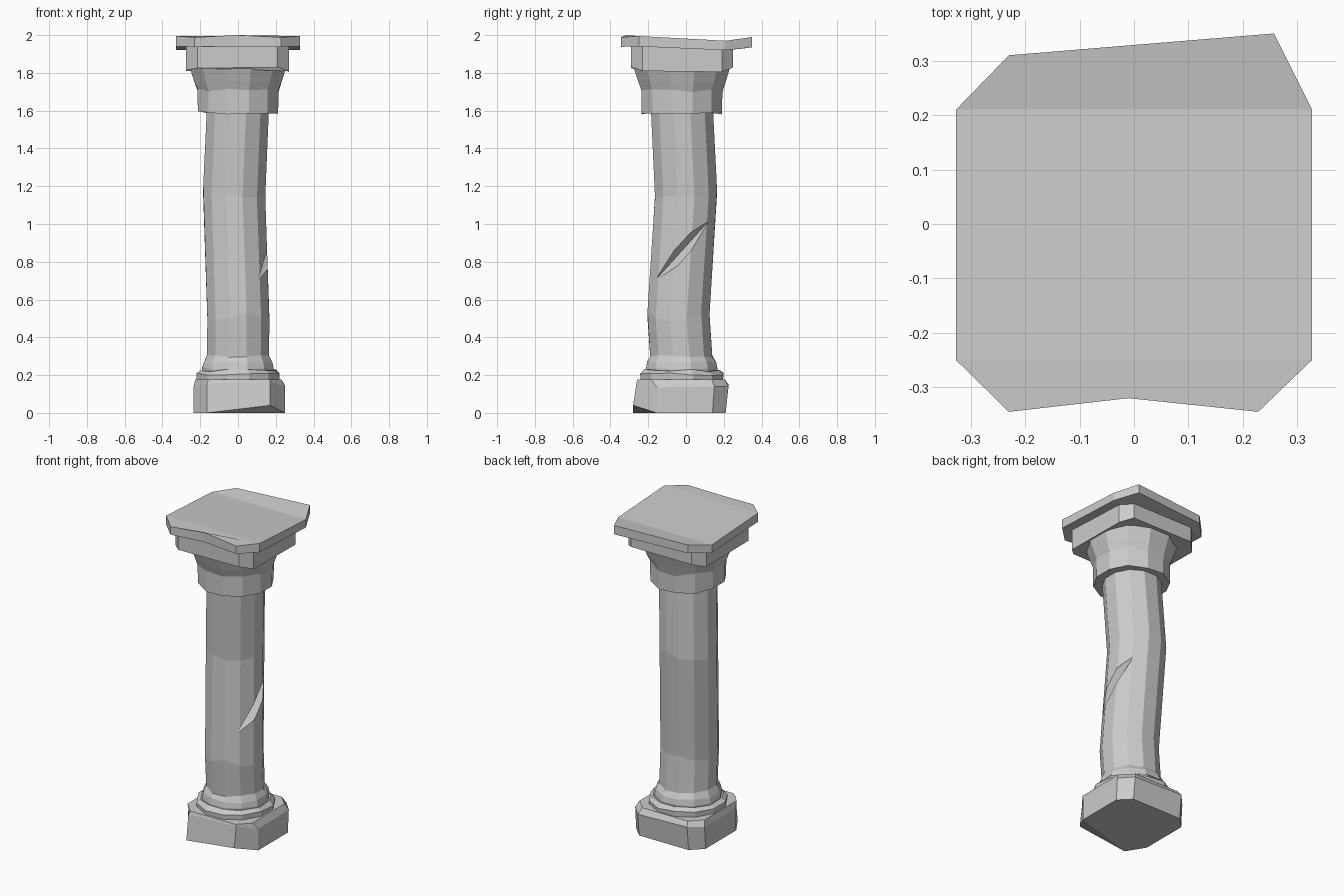
import bpy, bmesh, random
from math import cos, sin, pi
from mathutils import Vector

if "Cube" in bpy.data.objects:
    bpy.data.objects.remove(bpy.data.objects["Cube"])

random.seed(4)


def loft(name, rings, caps=None):
    """Skin equal-length rings; caps = optional (bottom, top) lists of index groups."""
    bm = bmesh.new()
    n = len(rings[0])
    vs = [[bm.verts.new(p) for p in r] for r in rings]
    for a, b in zip(vs, vs[1:]):
        for i in range(n):
            j = (i + 1) % n
            bm.faces.new((a[i], a[j], b[j], b[i]))
    bottom, top = caps or ([range(n)], [range(n)])
    for ring, groups in ((vs[0], bottom), (vs[-1], top)):
        for g in groups:
            bm.faces.new([ring[i] for i in g])
    bmesh.ops.recalc_face_normals(bm, faces=bm.faces)
    me = bpy.data.meshes.new(name)
    bm.to_mesh(me)
    bm.free()
    ob = bpy.data.objects.new(name, me)
    bpy.context.collection.objects.link(ob)
    return ob


def circle(cx, cy, z, r, wear=0.0):
    """Twelve-sided ring with optional uneven height."""
    return [(cx + r * cos(pi / 12 + i * pi / 6), cy + r * sin(pi / 12 + i * pi / 6),
             z + random.uniform(-wear, wear)) for i in range(12)]


def chamfered(x0, x1, y0, y1, c):
    """Rectangle with cut corners, counter-clockwise from the left front."""
    return [(x0, y0 + c), (x0 + c, y0), (x1 - c, y0), (x1, y0 + c),
            (x1, y1 - c), (x1 - c, y1), (x0 + c, y1), (x0, y1 - c)]


def at(outline, zs):
    return [(x, y, z) for (x, y), z in zip(outline, zs)]


# Base block with a chipped front right corner
foot = [(-.235, -.165), (-.165, -.28), (.17, -.28), (.25, -.155),
        (.25, .14), (.18, .21), (-.165, .21), (-.235, .14)]
low = at(foot, [0, 0, .04, 0, 0, 0, 0, 0])
mid = at([(-.235, -.16), (-.165, -.26), (.17, -.26), (.25, -.155),
          (.25, .15), (.18, .225), (-.165, .225), (-.235, .15)],
         [.14, .155, .17, .135, .14, .14, .15, .14])
top = at(chamfered(-.225, .23, -.255, .205, .07), [.178] * 8)
loft("base_block", [low, mid, top], ([(1, 2, 3), (0, 1, 3, 4, 5, 6, 7)], [range(8)]))

# Base ring
loft("base_ring", [circle(0, -.022, .16, .225), circle(0, -.022, .205, .228, .008),
                   circle(0, -.022, .225, .205, .008)])

# Bent shaft with a flared foot
shaft = loft("shaft", [
    circle(0, -.023, .2, .193), circle(0, -.023, .235, .196, .008),
    circle(0, -.023, .268, .189, .006), circle(0, -.025, .3, .17, .006),
    circle(.002, -.04, .51, .17, .025), circle(-.02, 0, 1.17, .17, .03),
    circle(0, -.022, 1.62, .17)])

# Wedge cutter for the diagonal crack on the right side
bm = bmesh.new()
for p in [(.105, -.16, .705), (.1, .12, 1.015), (.21, -.11, .86), (.21, .06, 1.02),
          (.21, -.08, .745), (.21, .09, .87)]:
    bm.verts.new(p)
bmesh.ops.convex_hull(bm, input=bm.verts)
bmesh.ops.recalc_face_normals(bm, faces=bm.faces)
me = bpy.data.meshes.new("crack_cutter")
bm.to_mesh(me)
bm.free()
cutter = bpy.data.objects.new("crack_cutter", me)
bpy.context.collection.objects.link(cutter)
cutter.hide_render = True
cutter.hide_set(True)
mod = shaft.modifiers.new("crack", 'BOOLEAN')
mod.operation = 'DIFFERENCE'
mod.solver = 'EXACT'
mod.object = cutter
bpy.context.view_layer.objects.active = shaft
bpy.ops.object.modifier_apply(modifier=mod.name)
bpy.data.objects.remove(cutter)

# Flared capital
loft("capital", [circle(0, -.022, 1.59, .22, .01), circle(0, -.022, 1.705, .222, .012),
                 circle(0, -.022, 1.755, .24, .006), circle(0, -.022, 1.84, .268)])

# Block above the capital
plan = chamfered(-.275, .27, -.29, .25, .06)
loft("capital_block", [at(plan, [1.815, 1.825, 1.83, 1.81, 1.805, 1.83, 1.83, 1.81]),
                       at(plan, [1.95] * 8)])

# Worn top slab, folded along two lines
slab = [(-.327, -.25), (-.23, -.345), (-.01, -.32), (.228, -.345), (.327, -.25),
        (.327, .21), (.257, .35), (-.23, .31), (-.327, .21)]
folds = [(0, 1, 2, 3, 4), (8, 0, 4, 5), (5, 6, 7, 8)]
loft("top_slab", [at(slab, [1.94, 1.938, 1.94, 1.938, 1.94, 1.92, 1.935, 1.93, 1.92]),
                  at(slab, [1.995, 1.988, 2.0, 1.988, 1.995, 1.97, 1.99, 1.982, 1.97])],
     (folds, folds))
